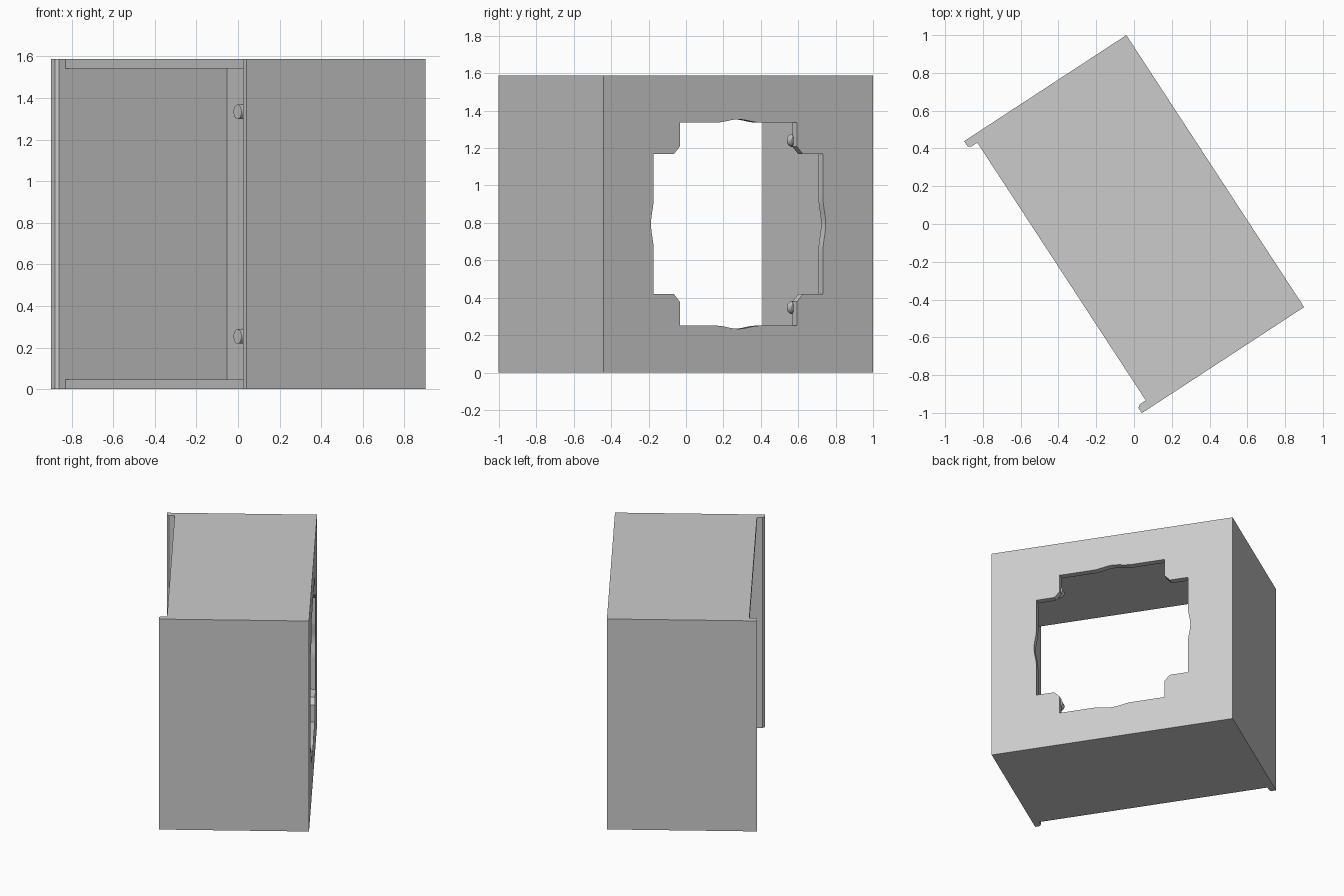
import bpy, bmesh, math
from mathutils import Matrix, Vector

cube = bpy.data.objects.get("Cube")
if cube:
    bpy.data.objects.remove(cube, do_unlink=True)

W, D, H, T = 1.72, 1.026, 1.587, 0.045      # width, depth, height, wall
EDGE = 0.972                                # depth of top and bottom plates
# Local frame: x along the panel, y from panel to open side
PLACE = Matrix.Translation((0.43, 0.28, 0)) @ Matrix.Rotation(math.radians(123.17), 4, 'Z')

grey = bpy.data.materials.new("light_grey")
grey.use_nodes = True
grey.diffuse_color = (0.6, 0.6, 0.6, 1)
grey.node_tree.nodes["Principled BSDF"].inputs["Base Color"].default_value = (0.6, 0.6, 0.6, 1)


def prism(name, points, offset):
    """Extrude a closed 3D outline along the offset."""
    bm = bmesh.new()
    face = bm.faces.new([bm.verts.new(p) for p in points])
    made = bmesh.ops.extrude_face_region(bm, geom=[face])["geom"]
    bmesh.ops.translate(bm, vec=Vector(offset),
                        verts=[v for v in made if isinstance(v, bmesh.types.BMVert)])
    bmesh.ops.recalc_face_normals(bm, faces=bm.faces)
    mesh = bpy.data.meshes.new(name)
    bm.to_mesh(mesh)
    bm.free()
    mesh.materials.append(grey)
    obj = bpy.data.objects.new(name, mesh)
    bpy.context.collection.objects.link(obj)
    obj.matrix_world = PLACE
    return obj


def cut(target, cutter):
    """Subtract the cutter and discard it."""
    cutter.hide_render = True
    mod = target.modifiers.new("cut", 'BOOLEAN')
    mod.operation, mod.solver, mod.object = 'DIFFERENCE', 'EXACT', cutter
    bpy.context.view_layer.objects.active = target
    bpy.ops.object.modifier_apply(modifier=mod.name)
    bpy.data.objects.remove(cutter, do_unlink=True)


# Box body with a chamfered lip on each side wall
w, inner = W / 2, W / 2 - T
half = [(w, 0), (w, D), (inner + 0.012, D), (inner, D - 0.016), (inner, EDGE)]
outline = half + [(-x, y) for x, y in reversed(half)]
housing = prism("housing", [(x, y, 0) for x, y in outline], (0, 0, H))

# Hollow interior, open at the lip side
cavity = [(-inner, T), (inner, T), (inner, D + 0.1), (-inner, D + 0.1)]
cut(housing, prism("cavity_cutter", [(x, y, T) for x, y in cavity], (0, 0, H - 2 * T)))

# Stepped window with a gentle bulge in the middle of each side
N, SPAN, RISE = 6, 0.14, 0.017
bulge = [(SPAN * i / N, RISE * (1 + math.cos(math.pi * i / N)) / 2) for i in range(N + 1)]
quarter = [(a, 0.543 + b) for a, b in bulge]
quarter += [(0.374, 0.543), (0.374, 0.415), (0.412, 0.374), (0.541, 0.374)]
quarter += [(0.541 + b, a) for a, b in reversed(bulge)]
right = quarter + [(x, -z) for x, z in reversed(quarter[:-1])]
window = right + [(-x, z) for x, z in reversed(right[1:-1])]
cut(housing, prism("window_cutter", [(x, -0.1, H / 2 + z) for x, z in window], (0, 0.1 + T + 0.02, 0)))

# Small round pegs on the inside of the panel, near each window corner
for row, (px, pz) in {"outer": (0.66, 0.54), "inner": (0.4, 0.447)}.items():
    for sx, side in ((-1, "left"), (1, "right")):
        for sz, level in ((-1, "lower"), (1, "upper")):
            ring = [(sx * px + 0.035 * math.cos(k * math.tau / 20), T - 0.01,
                     H / 2 + sz * pz + 0.035 * math.sin(k * math.tau / 20)) for k in range(20)]
            peg = prism(f"{row}_{level}_{side}_peg", ring, (0, 0.05, 0))
            bpy.ops.object.select_all(action='DESELECT')
            peg.select_set(True)
            bpy.context.view_layer.objects.active = peg
            bpy.ops.object.shade_smooth_by_angle(angle=math.radians(35))
